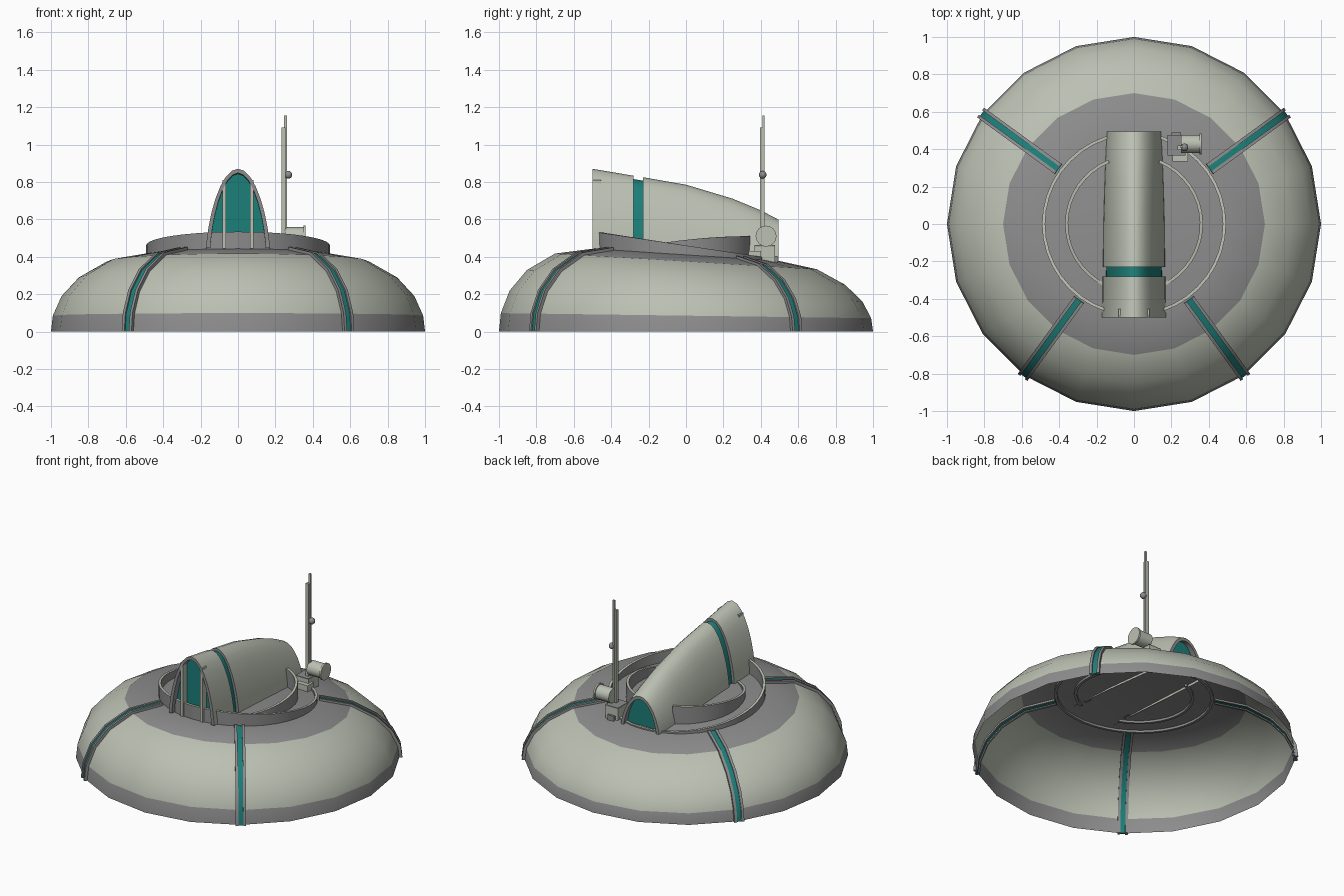
import bpy, bmesh, math
from mathutils import Vector, Matrix

if "Cube" in bpy.data.objects:
    bpy.data.objects.remove(bpy.data.objects["Cube"])


def material(name, rgb):
    m = bpy.data.materials.new(name)
    m.diffuse_color = (*rgb, 1)
    m.use_nodes = True
    m.node_tree.nodes["Principled BSDF"].inputs["Base Color"].default_value = m.diffuse_color
    return m


LIGHT, GRAY, TEAL = 0, 1, 2
MATS = [material("pale_hull", (0.50, 0.53, 0.45)),
        material("dark_trim", (0.27, 0.265, 0.265)),
        material("teal_glass", (0.012, 0.21, 0.19))]

# Hull profile (radius, height); the whole hull is taller at the front
PROFILE = [(1, 0), (0.99, 0.085), (0.943, 0.19), (0.85, 0.29),
           (0.70, 0.375), (0.5, 0.41), (0, 0.42)]


def slope(y):
    return 1 - 0.16 * y


def deck(r, y):
    """Height of the hull surface at radius r and depth y."""
    for (r1, z1), (r0, z0) in zip(PROFILE, PROFILE[1:]):
        if r0 <= r <= r1:
            return (z0 + (z1 - z0) * (r - r0) / (r1 - r0)) * slope(y)
    return 0


def finish(name, bm, angle=35):
    bmesh.ops.recalc_face_normals(bm, faces=bm.faces)
    for f in bm.faces:
        f.smooth = True
    me = bpy.data.meshes.new(name)
    bm.to_mesh(me)
    bm.free()
    me.set_sharp_from_angle(angle=math.radians(angle))
    for m in MATS:
        me.materials.append(m)
    ob = bpy.data.objects.new(name, me)
    bpy.context.collection.objects.link(ob)
    return ob


def loft(bm, rows, closed=True, caps=None, color=lambda i, j: LIGHT):
    """Skin a list of point rows; color(row, column) picks the material."""
    vs = [[bm.verts.new(p) for p in row] for row in rows]
    n = len(rows[0])
    for i in range(len(vs) - 1):
        for j in range(n if closed else n - 1):
            k = (j + 1) % n
            f = bm.faces.new((vs[i][j], vs[i][k], vs[i + 1][k], vs[i + 1][j]))
            f.material_index = color(i, j)
    if caps is not None:
        for row in (vs[0], vs[-1]):
            bm.faces.new(row).material_index = caps


def box(name, lo, hi, mat=LIGHT):
    bm = bmesh.new()
    loft(bm, [[(lo[0], lo[1], z), (hi[0], lo[1], z), (hi[0], hi[1], z), (lo[0], hi[1], z)]
              for z in (lo[2], hi[2])], caps=mat, color=lambda i, j: mat)
    return finish(name, bm)


def drum(name, x0, x1, y, z, r, mat=LIGHT, sides=16):
    bm = bmesh.new()
    angs = [2 * math.pi * i / sides for i in range(sides)]
    loft(bm, [[(x, y + r * math.cos(a), z + r * math.sin(a)) for a in angs] for x in (x0, x1)],
         caps=mat, color=lambda i, j: mat)
    return finish(name, bm)


# Hollow 20-sided hull with dark rim and dark deck
bm = bmesh.new()
rows = []
for r, z in PROFILE[:-1] + [(0.001, 0.42)]:
    row = []
    for i in range(20):
        a = math.tau * i / 20
        row.append((r * math.cos(a), r * math.sin(a), z * slope(r * math.sin(a))))
    rows.append(row)
loft(bm, rows, color=lambda i, j: LIGHT if 1 <= i <= 3 else GRAY)
bmesh.ops.remove_doubles(bm, verts=bm.verts, dist=0.003)
finish("hull", bm)


# Four hull ribs: two dark rails with a teal strip between them
def rib_bar(bm, ang, s0, s1, up, down, mat):
    out = Vector((math.cos(ang), math.sin(ang), 0))
    side = Vector((-out.y, out.x, 0))
    pts = [Vector(p) for p in PROFILE[:-1]]
    rows = []
    for i, p in enumerate(pts):
        t = pts[min(i + 1, len(pts) - 1)] - pts[max(i - 1, 0)]
        n = Vector((t.y, -t.x)).normalized()
        if i == 0:
            n = Vector((1, 0))
        row = []
        for s, h in ((s0, up), (s1, up), (s1, -down), (s0, -down)):
            q = p + n * h
            v = out * q.x + side * s
            v.z = q.y * slope(v.y)
            row.append(v)
        rows.append(row)
    loft(bm, rows, caps=mat, color=lambda i, j: mat)


bm = bmesh.new()
for deg in (36, 144, 234, 306):
    a = math.radians(deg)
    rib_bar(bm, a, -0.032, -0.015, 0.014, 0.012, GRAY)
    rib_bar(bm, a, 0.015, 0.032, 0.014, 0.012, GRAY)
    rib_bar(bm, a, -0.015, 0.015, 0.006, 0.006, TEAL)
finish("hull_ribs", bm)


# Deck rings: sloping walls with a pale top edge
def wall_ring(name, r0, r1, a0, a1, n, top):
    bm = bmesh.new()
    rows = []
    for i in range(n + 1):
        a = math.radians(a0 + (a1 - a0) * i / n)
        c, s = math.cos(a), math.sin(a)
        y = r1 * s
        zt, zb = top(y), deck(r1, y) - 0.015
        zt = max(zt, zb + 0.01)
        rows.append([(r0 * c, r0 * s, zb), (r1 * c, r1 * s, zb),
                     (r1 * c, r1 * s, zt), (r0 * c, r0 * s, zt)])
    loft(bm, rows, caps=GRAY, color=lambda i, j: LIGHT if j == 2 else GRAY)
    finish(name, bm)


wall_ring("outer_deck_ring", 0.475, 0.492, -90, 270, 40, lambda y: 0.46 - 0.15 * y)
for name, a0, a1 in (("inner_ring_right", -65, 68), ("inner_ring_left", 112, 245)):
    wall_ring(name, 0.352, 0.369, a0, a1, 16, lambda y: 0.49 + 0.11 * y - 0.15 * y * y)

# Arched cabin: (depth, half width, top height, inset), skinned front to back
STATIONS = [(-0.455, 0.17, 0.865, 0.022), (-0.5, 0.17, 0.87, 0.022), (-0.5, 0.17, 0.87, 0),
            (-0.28, 0.168, 0.833, 0), (-0.28, 0.168, 0.833, 0.018),
            (-0.23, 0.166, 0.825, 0.018), (-0.23, 0.166, 0.825, 0),
            (0, 0.164, 0.785, 0), (0.25, 0.157, 0.71, 0), (0.4, 0.151, 0.648, 0),
            (0.495, 0.145, 0.598, 0), (0.495, 0.145, 0.598, 0.022), (0.455, 0.145, 0.61, 0.022)]
SEG_COLORS = [GRAY, GRAY, LIGHT, GRAY, TEAL, GRAY] + [LIGHT] * 4 + [GRAY, GRAY]
bm = bmesh.new()
rows = []
for y, w, top, inset in STATIONS:
    base = 0.403 - 0.085 * y
    row = []
    for i in range(17):
        a = math.pi * (i / 16 - 0.5)
        up = max(math.cos(a), 0) ** 1.35
        row.append(((w - inset) * math.sin(a), y, base + (top - inset - base) * up))
    rows.append(row)
# the end caps are the front and rear windows
loft(bm, rows, closed=False, caps=TEAL, color=lambda i, j: SEG_COLORS[i])
finish("cabin", bm, 40)

# Window bars at the front
for s, side in ((-1, "left"), (1, "right")):
    box("window_bar_" + side, (s * 0.073 - 0.009, -0.5, 0.445), (s * 0.073 + 0.009, -0.455, 0.81))

# Mast station at the back right
box("mast_base", (0.18, 0.365, 0.34), (0.275, 0.475, 0.455), LIGHT)
box("mast_base_lid", (0.18, 0.365, 0.455), (0.275, 0.475, 0.462), GRAY)
box("mast_foot", (0.205, 0.335, 0.37), (0.29, 0.4, 0.43), LIGHT)
box("mast_base_clip", (0.2, 0.475, 0.37), (0.25, 0.49, 0.405), GRAY)
box("mast", (0.232, 0.396, 0.42), (0.255, 0.419, 1.09))
box("thin_aerial", (0.247, 0.408, 0.45), (0.261, 0.42, 1.155))
drum("lamp_body", 0.25, 0.35, 0.428, 0.51, 0.048)
drum("lamp_face", 0.35, 0.362, 0.428, 0.51, 0.056)
bm = bmesh.new()
bmesh.ops.create_uvsphere(bm, u_segments=10, v_segments=6, radius=0.021,
                          matrix=Matrix.Translation((0.27, 0.41, 0.838)))
for f in bm.faces:
    f.material_index = GRAY
finish("mast_knob", bm)
